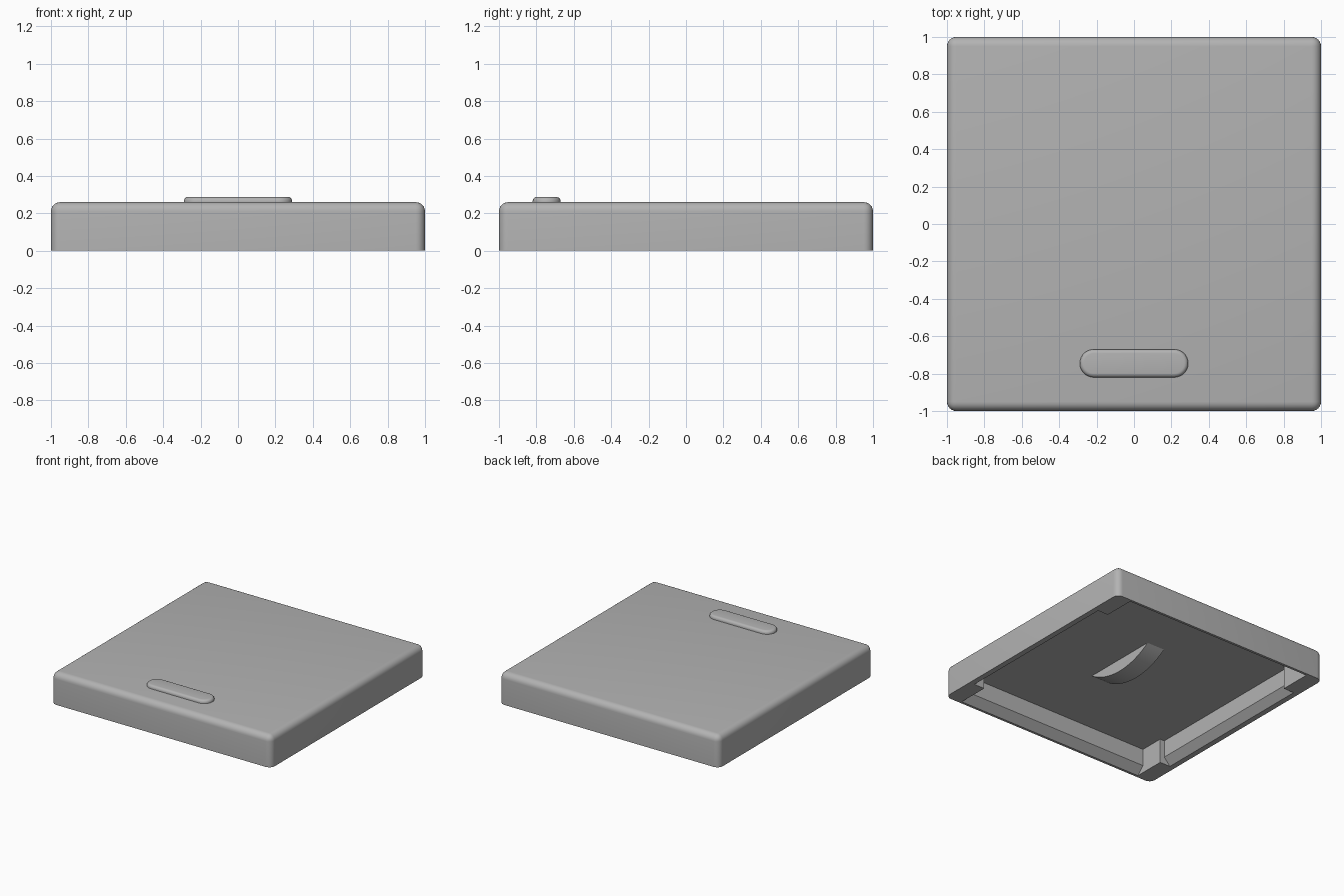
import bpy, bmesh, math
from mathutils import Vector

if "Cube" in bpy.data.objects:
    bpy.data.objects.remove(bpy.data.objects["Cube"])

gray = bpy.data.materials.new("matte gray")
gray.use_nodes = True
COLOR = (0.45, 0.45, 0.45, 1)
gray.diffuse_color = COLOR
gray.node_tree.nodes["Principled BSDF"].inputs["Base Color"].default_value = COLOR


def make_object(name, bm):
    bmesh.ops.recalc_face_normals(bm, faces=bm.faces)
    mesh = bpy.data.meshes.new(name)
    bm.to_mesh(mesh)
    bm.free()
    mesh.materials.append(gray)
    obj = bpy.data.objects.new(name, mesh)
    bpy.context.collection.objects.link(obj)
    return obj


def prism(points, offset):
    """Extrude a closed outline by an offset vector."""
    bm = bmesh.new()
    face = bm.faces.new([bm.verts.new(p) for p in points])
    ext = bmesh.ops.extrude_face_region(bm, geom=[face])
    moved = [v for v in ext["geom"] if isinstance(v, bmesh.types.BMVert)]
    bmesh.ops.translate(bm, verts=moved, vec=Vector(offset))
    return bm


def frustum(low, high, z0, z1):
    """Box whose half sizes change from low to high."""
    bm = bmesh.new()
    bmesh.ops.create_cube(bm, size=2)
    for v in bm.verts:
        half, z = (high, z1) if v.co.z > 0 else (low, z0)
        v.co = (v.co.x * half[0], v.co.y * half[1], z)
    return bm


def smooth(obj):
    bpy.ops.object.select_all(action="DESELECT")
    obj.select_set(True)
    bpy.context.view_layer.objects.active = obj
    bpy.ops.object.shade_smooth_by_angle(angle=math.radians(35))


# Outer shell: block with rounded top and upright edges
H, CEILING, LEAD = 0.26, 0.2, 0.06
bm = frustum((1, 1), (1, 1), 0, H)
edges = [e for e in bm.edges if max(v.co.z for v in e.verts) > 0]
bmesh.ops.bevel(bm, geom=edges, offset=0.05, segments=6, profile=0.5, affect="EDGES")
shell = make_object("shell", bm)

# Hollow underside: cavity, side recesses and lead-in slopes
cuts = {
    "cavity_cutter": ((0.86, 0.92), (0.86, 0.92), CEILING),
    "side_recess_cutter": ((0.90, 0.72), (0.90, 0.72), CEILING),
    "side_slope_cutter": ((1.01, 0.72), (0.90, 0.72), LEAD),
    "end_slope_cutter": ((0.86, 1.04), (0.86, 0.92), LEAD),
}
cutters = []
for name, (low, high, top) in cuts.items():
    cutter = make_object(name, frustum(low, high, -LEAD, top))
    cutter.hide_render = True
    cutters.append(cutter)
    mod = shell.modifiers.new(name, "BOOLEAN")
    mod.operation, mod.solver, mod.object = "DIFFERENCE", "EXACT", cutter

bpy.context.view_layer.update()
evaluated = shell.evaluated_get(bpy.context.evaluated_depsgraph_get())
hollow = bpy.data.meshes.new_from_object(evaluated)
shell.modifiers.clear()
shell.data = hollow
for cutter in cutters:
    bpy.data.objects.remove(cutter)
smooth(shell)

# Raised bar on top: stadium with a softened rim
R, STRAIGHT, BAR_Y, N = 0.075, 0.215, -0.745, 14
outline = []
for side in (1, -1):
    for i in range(N + 1):
        a = math.pi * (i / N - 0.5)
        outline.append((side * (STRAIGHT + R * math.cos(a)),
                        BAR_Y + side * R * math.sin(a), H - 0.02))
bm = prism(outline, (0, 0, 0.047))
rim = [e for e in bm.edges if min(v.co.z for v in e.verts) > H]
bmesh.ops.bevel(bm, geom=rim, offset=0.022, segments=5, profile=0.5, affect="EDGES")
smooth(make_object("raised_bar", bm))

# Curved rib hanging from the ceiling
HALF, DROP = 0.325, 0.1
radius = (HALF ** 2 + DROP ** 2) / (2 * DROP)
center_z = CEILING - DROP + radius
spread = math.asin(HALF / radius)
arc = []
for i in range(25):
    a = spread * (i / 12 - 1)
    arc.append((-0.02, radius * math.sin(a), center_z - radius * math.cos(a)))
arc += [(-0.02, HALF, CEILING + 0.02), (-0.02, -HALF, CEILING + 0.02)]
smooth(make_object("ceiling_rib", prism(arc, (0.16, 0, 0))))
